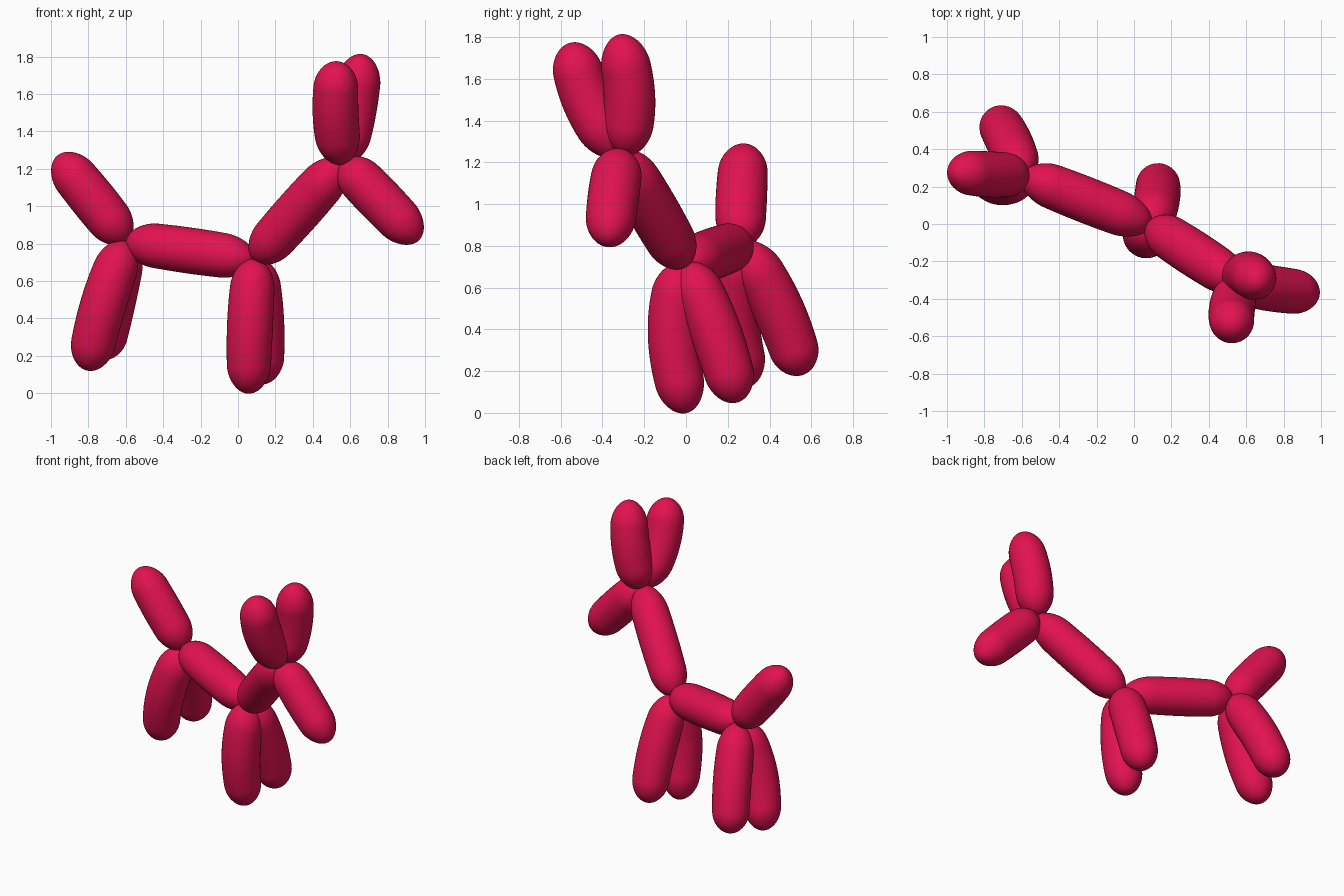
import bpy, bmesh, math
from mathutils import Vector

if "Cube" in bpy.data.objects:
    bpy.data.objects.remove(bpy.data.objects["Cube"])

red = bpy.data.materials.new("crimson balloon")
red.diffuse_color = (0.76, 0.006, 0.08, 1)
red.use_nodes = True
red.node_tree.nodes["Principled BSDF"].inputs["Base Color"].default_value = red.diffuse_color

SIDES, RINGS = 40, 56

# Knots where the balloon is twisted
HIP = Vector((-0.595, 0.262, 0.81))
CHEST = Vector((0.09, -0.008, 0.713))
HEAD = Vector((0.558, -0.313, 1.238))


def cap(d, a):
    """Elliptical rounding: 0 at the end, 1 from distance a onwards."""
    return 1.0 if d >= a else math.sqrt(max(0.0, 1 - (1 - d / a) ** 2))


def balloon(name, start, mid, end, r=0.123, end_cap=0.14):
    """Inflated segment along a slightly bent spine through three points."""
    ctrl = 2 * mid - (start + end) / 2
    length = (mid - start).length + (end - mid).length
    bm = bmesh.new()
    rows = []
    for i in range(1, RINGS):
        t = (1 - math.cos(math.pi * i / RINGS)) / 2
        p = start * (1 - t) ** 2 + ctrl * 2 * t * (1 - t) + end * t * t
        tan = ((ctrl - start) * (1 - t) + (end - ctrl) * t).normalized()
        u = tan.cross(Vector((0.5, 0.85, 0.15))).normalized()
        v = tan.cross(u)
        rad = r * (0.91 + 0.09 * math.sin(math.pi * t))
        rad *= cap(t * length, 0.17) * cap((1 - t) * length, end_cap)
        rows.append([bm.verts.new(p + rad * (u * math.cos(a) + v * math.sin(a)))
                     for a in (2 * math.pi * k / SIDES for k in range(SIDES))])
    first, last = bm.verts.new(start), bm.verts.new(end)
    for k in range(SIDES):
        n = (k + 1) % SIDES
        bm.faces.new((first, rows[0][n], rows[0][k]))
        bm.faces.new((last, rows[-1][k], rows[-1][n]))
        for a, b in zip(rows, rows[1:]):
            bm.faces.new((a[k], a[n], b[n], b[k]))
    bmesh.ops.recalc_face_normals(bm, faces=bm.faces)
    for f in bm.faces:
        f.smooth = True
    me = bpy.data.meshes.new(name)
    bm.to_mesh(me)
    bm.free()
    me.materials.append(red)
    ob = bpy.data.objects.new(name, me)
    bpy.context.collection.objects.link(ob)


# Body and neck, knotted at both ends
for name, a, b in (("body", HIP, CHEST), ("neck", CHEST, HEAD)):
    balloon(name, a, (a + b) / 2, b, end_cap=0.19)

# Limbs: knot, middle of the spine, centre of the rounded tip
limbs = (
    ("front_leg_a", CHEST, (0.065, -0.06, 0.38), (0.06, -0.013, 0.122)),
    ("front_leg_b", CHEST, (0.123, 0.138, 0.40), (0.125, 0.207, 0.167)),
    ("back_leg_a", HIP, (-0.718, 0.225, 0.48), (-0.775, 0.278, 0.242)),
    ("back_leg_b", HIP, (-0.668, 0.44, 0.50), (-0.71, 0.512, 0.295)),
    ("tail", HIP, (-0.768, 0.265, 1.028), (-0.888, 0.275, 1.175)),
    ("snout", HEAD, (0.745, -0.346, 1.048), (0.882, -0.362, 0.905)),
    ("ear_a", HEAD, (0.522, -0.468, 1.49), (0.53, -0.512, 1.655)),
    ("ear_b", HEAD, (0.615, -0.27, 1.50), (0.645, -0.305, 1.69)),
)
for name, knot, mid, tip in limbs:
    mid, tip = Vector(mid), Vector(tip)
    balloon(name, knot, mid, tip + (tip - mid).normalized() * 0.123)
